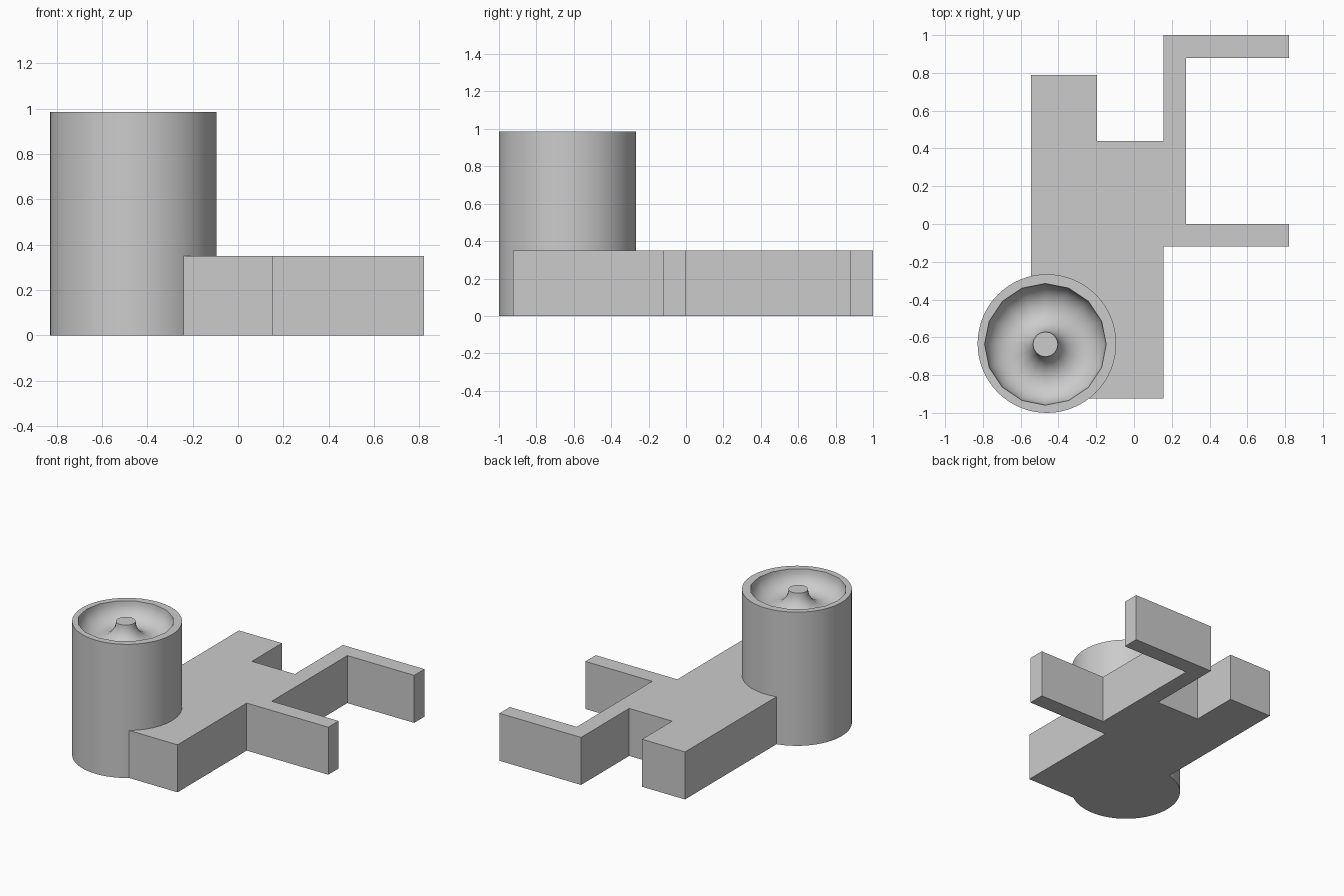
import bpy
import bmesh

cube = bpy.data.objects.get("Cube")
if cube:
    bpy.data.objects.remove(cube, do_unlink=True)

BASE_HEIGHT = 0.35
TOWER_HEIGHT = 0.985

grey = bpy.data.materials.new("plain grey")
grey.use_nodes = True
grey.diffuse_color = (0.6, 0.6, 0.6, 1)
grey.node_tree.nodes["Principled BSDF"].inputs["Base Color"].default_value = (0.6, 0.6, 0.6, 1)


def extruded(name, outline, height):
    """Solid block with the given outline, standing on the ground."""
    bm = bmesh.new()
    face = bm.faces.new([bm.verts.new((x, y, 0)) for x, y in outline])
    top = bmesh.ops.extrude_face_region(bm, geom=[face])["geom"]
    bmesh.ops.translate(bm, vec=(0, 0, height),
                        verts=[v for v in top if isinstance(v, bmesh.types.BMVert)])
    bmesh.ops.recalc_face_normals(bm, faces=bm.faces)
    mesh = bpy.data.meshes.new(name)
    bm.to_mesh(mesh)
    bm.free()
    obj = bpy.data.objects.new(name, mesh)
    bpy.context.collection.objects.link(obj)
    mesh.materials.append(grey)
    return obj


def combine(target, other, operation):
    """Apply a boolean and discard the helper."""
    mod = target.modifiers.new(operation.title(), "BOOLEAN")
    mod.operation = operation
    mod.solver = "EXACT"
    mod.object = other
    bpy.ops.object.select_all(action="DESELECT")
    target.select_set(True)
    bpy.context.view_layer.objects.active = target
    bpy.ops.object.modifier_apply(modifier=mod.name)
    bpy.data.objects.remove(other, do_unlink=True)


# Flat base with a rear tab and a two-pronged bracket on its left
base = extruded("base_plate", [
    (-0.545, 0.79), (-0.545, -0.925), (0.155, -0.925), (0.155, -0.12),
    (0.82, -0.12), (0.82, 0), (0.275, 0), (0.275, 0.88), (0.82, 0.88),
    (0.82, 1), (0.155, 1), (0.155, 0.44), (-0.195, 0.44), (-0.195, 0.79),
], BASE_HEIGHT)

# Round tower
bpy.ops.mesh.primitive_cylinder_add(vertices=64, radius=0.367, depth=TOWER_HEIGHT,
                                    location=(-0.461, -0.633, TOWER_HEIGHT / 2))
tower = bpy.context.object
tower.name = "tower_with_base"
tower.data.materials.append(grey)

# Ring-shaped groove in the tower top, leaving a centre pin
bpy.ops.mesh.primitive_torus_add(major_segments=16, minor_segments=32,
                                 major_radius=0.194, minor_radius=0.128,
                                 location=(-0.469, -0.637, TOWER_HEIGHT))
groove = bpy.context.object
groove.name = "groove_cutter"
groove.hide_render = True
groove.data.materials.append(grey)

combine(tower, groove, "DIFFERENCE")
combine(tower, base, "UNION")
bpy.ops.object.shade_smooth_by_angle(angle=0.52)
